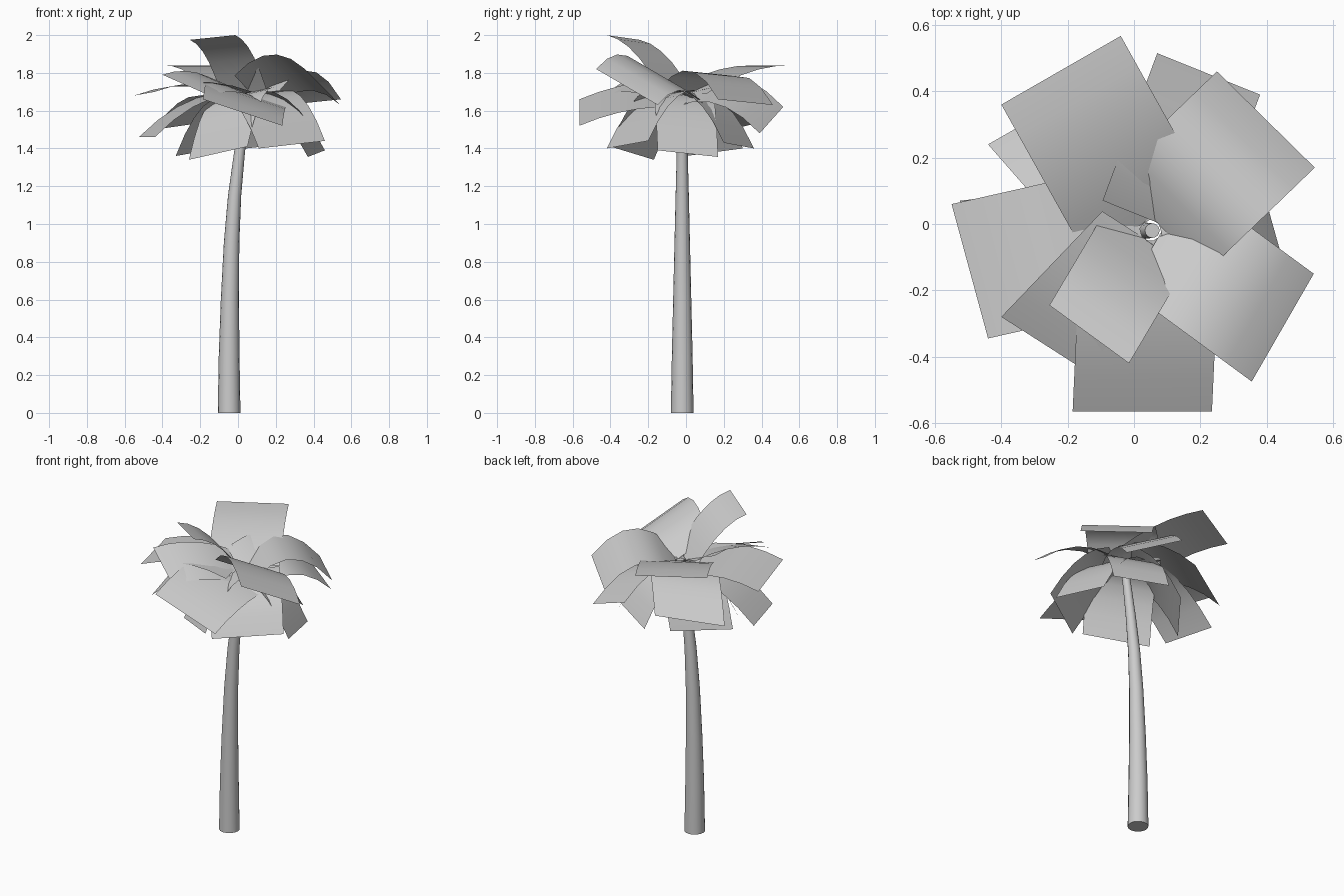
import bpy, bmesh, math
from mathutils import Vector

if "Cube" in bpy.data.objects:
    bpy.data.objects.remove(bpy.data.objects["Cube"])

CROWN = Vector((0.05, -0.02, 1.69))


def finish(bm, name, angle):
    mesh = bpy.data.meshes.new(name)
    bm.to_mesh(mesh)
    bm.free()
    ob = bpy.data.objects.new(name, mesh)
    bpy.context.collection.objects.link(ob)
    bpy.ops.object.select_all(action='DESELECT')
    ob.select_set(True)
    bpy.context.view_layer.objects.active = ob
    bpy.ops.object.shade_smooth_by_angle(angle=math.radians(angle))
    return ob


# Trunk: tapering rings along a gentle bend, (x, z, radius)
def build_trunk(path, y=-0.02, sides=16):
    bm = bmesh.new()
    rings = []
    for x, z, r in path:
        rings.append([bm.verts.new((x + r * math.cos(2 * math.pi * i / sides),
                                    y + r * math.sin(2 * math.pi * i / sides), z))
                      for i in range(sides)])
    for a, b in zip(rings, rings[1:]):
        for i in range(sides):
            j = (i + 1) % sides
            bm.faces.new((a[i], a[j], b[j], b[i]))
    bm.faces.new(rings[0][::-1])
    bm.faces.new(rings[-1])
    finish(bm, "trunk", 40)


# Frond: a bent rectangular card from the crown to a tip edge
def build_frond(name, tip_a, tip_b, bulge, segments=5):
    a, b = Vector(tip_a), Vector(tip_b)
    tip, half = (a + b) / 2, (a - b) / 2
    out = tip - CROWN
    out.z = 0
    base = CROWN + out.normalized() * 0.03
    ctrl = (base + tip) / 2 + Vector((0, 0, bulge))
    bm = bmesh.new()
    rows = []
    for i in range(segments + 1):
        t = i / segments
        p = base * (1 - t) ** 2 + ctrl * 2 * t * (1 - t) + tip * t * t
        rows.append((bm.verts.new(p + half), bm.verts.new(p - half)))
    for r, s in zip(rows, rows[1:]):
        f = bm.faces.new((r[0], r[1], s[1], s[0]))
        f.normal_update()
        if f.normal.z < 0:
            f.normal_flip()
    finish(bm, name, 60)


build_trunk([(-0.047, 0, 0.060), (-0.047, 0.3, 0.055), (-0.043, 0.6, 0.048),
             (-0.034, 0.9, 0.041), (-0.018, 1.15, 0.035), (0.008, 1.38, 0.029),
             (0.032, 1.55, 0.025), (0.055, 1.69, 0.022)])

fronds = [
    # upper fronds
    ((-0.04, 0.567, 1.84), (-0.40, 0.36, 1.84), 0.08),
    ((0.25, 0.46, 1.63), (0.545, 0.17, 1.66), 0.26),
    ((-0.255, -0.245, 1.975), (-0.015, -0.42, 2.0), 0.12),
    ((0.355, -0.475, 1.82), (0.542, -0.15, 1.63), 0.19),
    # middle fronds
    ((-0.185, -0.565, 1.66), (0.235, -0.565, 1.52), 0.06),
    ((-0.55, 0.06, 1.68), (-0.44, -0.345, 1.70), 0.10),
    ((-0.40, -0.28, 1.79), (-0.15, -0.44, 1.68), 0.08),
    ((0.07, 0.515, 1.62), (0.38, 0.39, 1.48), 0.17),
    ((-0.44, 0.24, 1.50), (-0.09, 0.44, 1.55), 0.15),
    # lower drooping fronds
    ((0.11, -0.42, 1.40), (0.46, -0.20, 1.44), 0.16),
    ((0.46, -0.15, 1.39), (0.37, 0.17, 1.355), 0.17),
    ((-0.26, -0.17, 1.34), (0.05, -0.40, 1.41), 0.16),
    ((-0.525, 0.07, 1.46), (-0.44, -0.24, 1.46), 0.14),
    ((-0.33, 0.00, 1.36), (-0.10, 0.30, 1.40), 0.16),
    ((0.32, 0.20, 1.43), (0.04, 0.36, 1.40), 0.16),
]
for i, (a, b, bulge) in enumerate(fronds):
    build_frond(f"frond_{i + 1:02d}", a, b, bulge)
